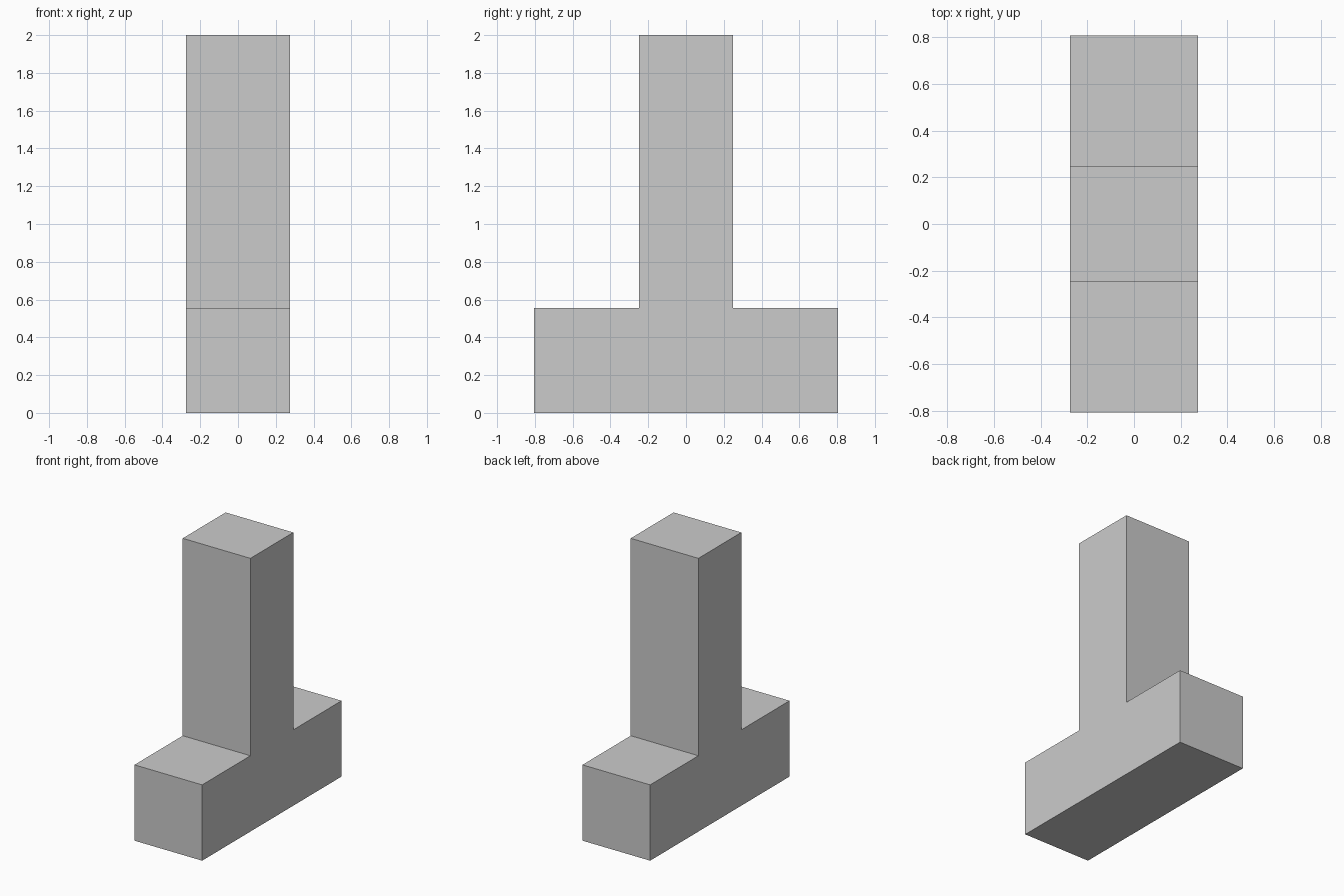
import bpy
import bmesh

if "Cube" in bpy.data.objects:
    bpy.data.objects.remove(bpy.data.objects["Cube"])

HALF_WIDTH = 0.274   # half thickness along x
BASE_Y = 0.806       # half length of the base
POST_Y = 0.248       # half depth of the post
BASE_TOP = 0.555
HEIGHT = 2.0

# Inverted-T side profile in (y, z): right half, then mirrored left half
right_half = [(BASE_Y, 0), (BASE_Y, BASE_TOP), (POST_Y, BASE_TOP), (POST_Y, HEIGHT)]
profile = right_half + [(-y, z) for y, z in reversed(right_half)]

# Extrude the profile across the width
bm = bmesh.new()
face = bm.faces.new([bm.verts.new((-HALF_WIDTH, y, z)) for y, z in profile])
extruded = bmesh.ops.extrude_face_region(bm, geom=[face], use_keep_orig=True)
moved = [v for v in extruded["geom"] if isinstance(v, bmesh.types.BMVert)]
bmesh.ops.translate(bm, verts=moved, vec=(2 * HALF_WIDTH, 0, 0))
bmesh.ops.recalc_face_normals(bm, faces=bm.faces)

mesh = bpy.data.meshes.new("post_with_base")
bm.to_mesh(mesh)
bm.free()
bpy.context.collection.objects.link(bpy.data.objects.new("post_with_base", mesh))
